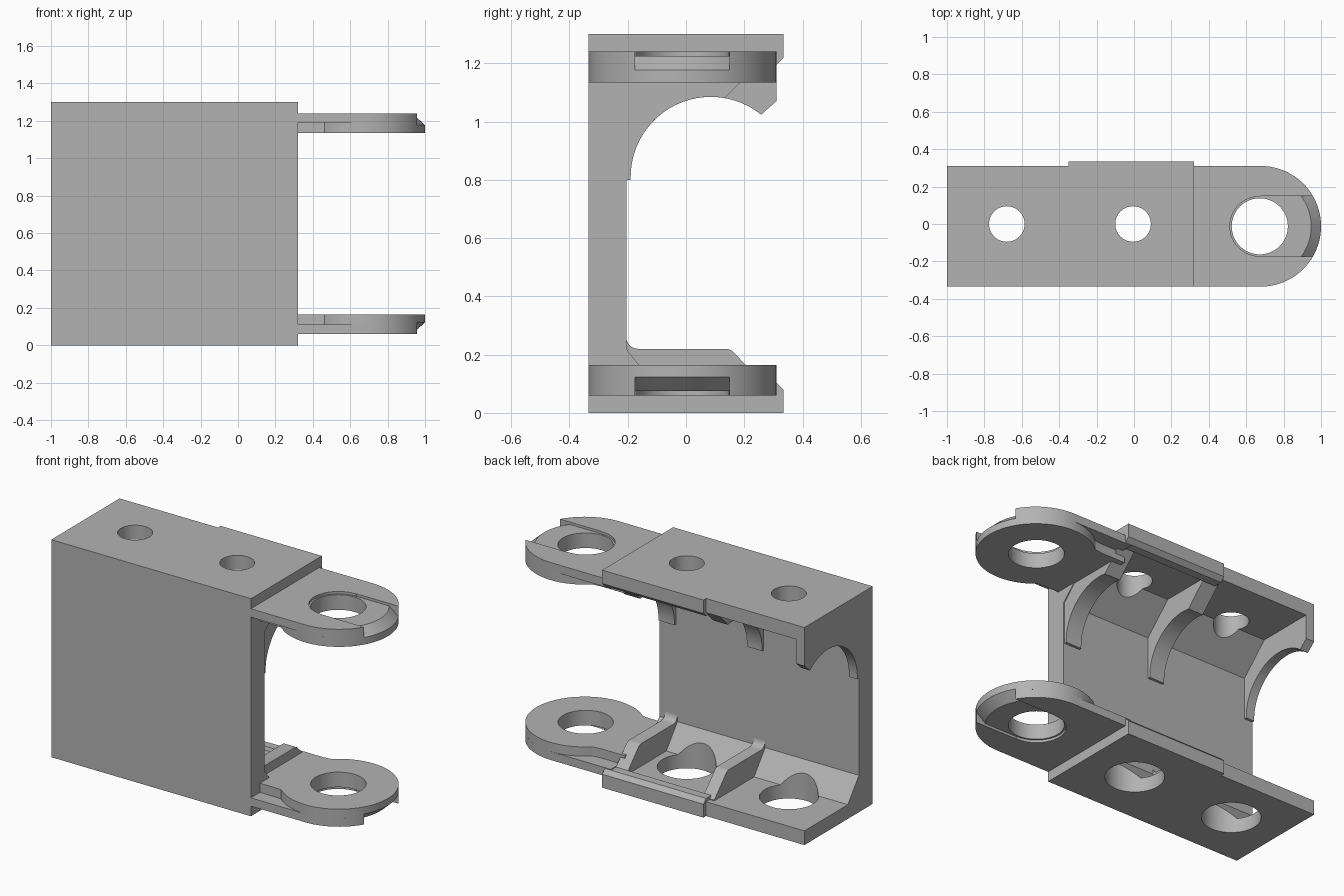
import bpy, bmesh
from math import sin, cos, pi, radians
from mathutils import Matrix, Vector

old = bpy.data.objects.get("Cube")
if old:
    bpy.data.objects.remove(old, do_unlink=True)

HEIGHT = 1.3
grey = bpy.data.materials.new("plain grey")
grey.use_nodes = True
colour = (0.45, 0.45, 0.45, 1)
grey.diffuse_color = colour
grey.node_tree.nodes["Principled BSDF"].inputs["Base Color"].default_value = colour


def add_object(name, bm):
    bmesh.ops.recalc_face_normals(bm, faces=bm.faces)
    mesh = bpy.data.meshes.new(name)
    bm.to_mesh(mesh)
    bm.free()
    mesh.materials.append(grey)
    obj = bpy.data.objects.new(name, mesh)
    bpy.context.collection.objects.link(obj)
    return obj


def prism(name, outline, start, end, axis="X"):
    """Extrude an outline of (y, z) along X, or of (x, y) along Z."""
    bm = bmesh.new()
    place = (lambda a, b: (start, a, b)) if axis == "X" else (lambda a, b: (a, b, start))
    face = bm.faces.new([bm.verts.new(place(a, b)) for a, b in outline])
    moved = bmesh.ops.extrude_face_region(bm, geom=[face])["geom"]
    step = Vector((end - start, 0, 0)) if axis == "X" else Vector((0, 0, end - start))
    bmesh.ops.translate(bm, vec=step, verts=[v for v in moved if isinstance(v, bmesh.types.BMVert)])
    return add_object(name, bm)


def arc(cx, cy, r, a0, a1, steps):
    angles = [radians(a0 + (a1 - a0) * i / steps) for i in range(steps + 1)]
    return [(cx + r * cos(a), cy + r * sin(a)) for a in angles]


def cylinder(name, x, y, r, z0, z1):
    return prism(name, arc(x, y, r, 0, 360, 64)[:-1], z0, z1, "Z")


def combine(obj, tool, operation="DIFFERENCE"):
    """Apply a boolean and discard the tool."""
    tool.hide_render = True
    mod = obj.modifiers.new("cut", "BOOLEAN")
    mod.object, mod.operation, mod.solver = tool, operation, "EXACT"
    bpy.context.view_layer.objects.active = obj
    bpy.ops.object.modifier_apply(modifier=mod.name)
    bpy.data.objects.remove(tool, do_unlink=True)


def mirrored(obj, name):
    """Copy a part upside down about the middle height."""
    mesh = obj.data.copy()
    mesh.transform(Matrix.Translation((0, 0, HEIGHT)) @ Matrix.Diagonal((1, 1, -1, 1)))
    mesh.flip_normals()
    copy = bpy.data.objects.new(name, mesh)
    bpy.context.collection.objects.link(copy)
    return copy


parts = []

# C-shaped channel with sloped inner corners
front, back, wall, plate = -0.335, 0.31, -0.205, 0.085
channel = prism("channel_body", [
    (front, 0), (back, 0), (back, plate), (-0.1, plate), (wall, 0.22),
    (wall, 1.05), (-0.04, HEIGHT - plate), (back, HEIGHT - plate),
    (back, HEIGHT), (front, HEIGHT)], -1, 0.32)
for x in (-0.68, -0.005):
    combine(channel, cylinder("bottom_hole", x, 0, 0.16, -0.1, 0.5))
    combine(channel, cylinder("top_hole", x, 0, 0.095, 1, 1.4))
parts.append(channel)

# Raised lips along the open back edge
lip = prism("bottom_lip", [(0.24, 0.04), (0.3, 0), (0.335, 0), (0.335, 0.08),
                           (0.31, 0.105), (0.26, 0.105)], -0.35, 0.32)
parts += [lip, mirrored(lip, "top_lip")]

# Curved upper ribs
curve = (0.085, 0.81, 0.275)
rib_back = [(-0.19, 0.8), (-0.27, 0.8), (-0.27, 1.25)]
end_rib = rib_back + [(back, 1.25), (back, 1.07)] + arc(*curve, 51, 180, 24)
parts.append(prism("end_rib", end_rib, -1, -0.945))
upper = rib_back + [(0.275, 1.25), (0.275, 1.225)] + arc(*curve, 80, 180, 20)
lower = ([(-0.27, 0.05), (0.275, 0.05), (0.275, 0.09)]
         + arc(0.135, 0.18, 0.04, 45, 90, 4)
         + arc(-0.165, 0.26, 0.04, 270, 180, 6) + [(-0.27, 0.26)])
for label, x0, x1 in (("outer", 0.21, 0.315), ("middle", -0.37, -0.27)):
    parts.append(prism(label + "_upper_rib", upper, x0, x1))
    parts.append(prism(label + "_lower_rib", lower, x0 - 0.01, x1 - 0.035))

# Rounded hinge ear: full-width outer layer and waisted inner layer
cx, cy, r = 0.6775, -0.0125, 0.3225
ear = prism("top_ear", [(0.28, front), (cx, front)] + arc(cx, cy, r, -90, 90, 40)[1:]
            + [(0.28, back)], 1.19, 1.24, "Z")
inner = prism("ear_inner", [(0.25, -0.25), (0.41, -0.25)]
              + arc(cx, cy, r, -132, 132, 56) + [(0.41, 0.22), (0.25, 0.22)], 1.135, 1.19, "Z")
combine(ear, inner, "UNION")
combine(ear, cylinder("pin_hole", cx - 0.005, cy, 0.15, 1, 1.4))
combine(ear, cylinder("pin_rim", cx - 0.005, cy, 0.16, 1.225, 1.4))

# Lead-in slot from the pin hole to the tip, with a conical ramp
bm = bmesh.new()
ramp = [(0, 1.225), (0.27, 1.225), (0.325, 1.175), (0.4, 1.175), (0.4, 1.3), (0, 1.3)]
verts = [bm.verts.new((cx + d, cy, z)) for d, z in ramp]
profile = [bm.edges.new((verts[i], verts[i - 1])) for i in range(len(verts))]
bmesh.ops.spin(bm, geom=verts + profile, cent=(cx, cy, 0), axis=(0, 0, 1),
               angle=2 * pi, steps=80, use_merge=True)
bmesh.ops.remove_doubles(bm, verts=bm.verts, dist=0.0001)
bmesh.ops.delete(bm, geom=[e for e in bm.edges if not e.link_faces], context="EDGES")
slot = add_object("slot_cutter", bm)
side = prism("slot_sides", [(-0.175, 1), (0.15, 1), (0.15, 1.4), (-0.175, 1.4)], cx, 1.2)
combine(slot, side, "INTERSECT")
combine(ear, slot)
parts += [ear, mirrored(ear, "bottom_ear")]

# Smooth the curves and keep the edges crisp
bpy.ops.object.select_all(action="DESELECT")
for part in parts:
    part.select_set(True)
bpy.context.view_layer.objects.active = channel
bpy.ops.object.shade_smooth_by_angle(angle=radians(25))
